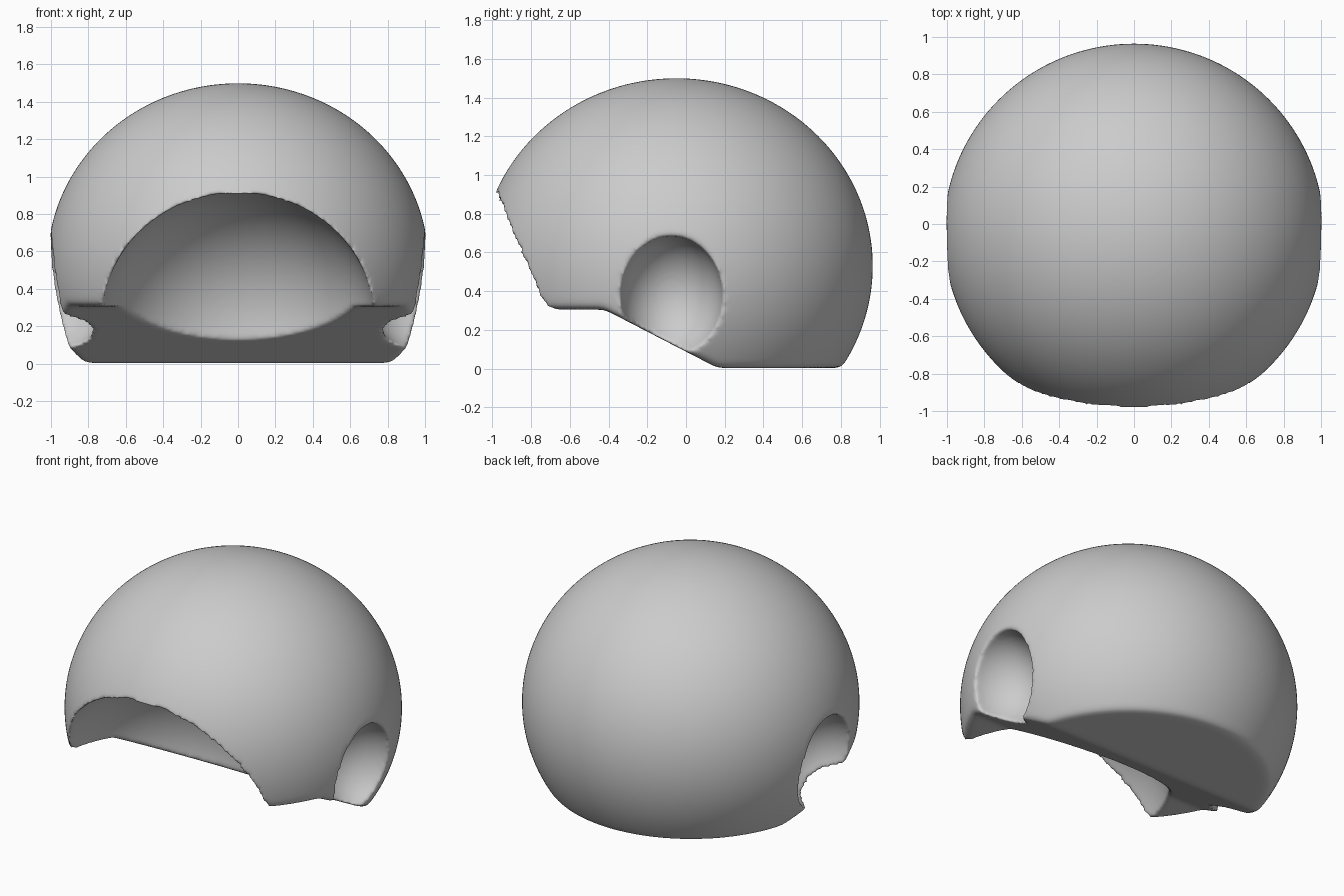
import bpy, bmesh
from mathutils import Matrix, Vector

if "Cube" in bpy.data.objects:
    bpy.data.objects.remove(bpy.data.objects["Cube"])


def make_object(name, bm):
    mesh = bpy.data.meshes.new(name)
    bmesh.ops.recalc_face_normals(bm, faces=bm.faces)
    bm.to_mesh(mesh)
    bm.free()
    ob = bpy.data.objects.new(name, mesh)
    bpy.context.collection.objects.link(ob)
    return ob


def ellipsoid(name, centre, radii, segs=96):
    bm = bmesh.new()
    m = Matrix.Translation(centre) @ Matrix.Diagonal((*radii, 1))
    bmesh.ops.create_uvsphere(bm, u_segments=segs, v_segments=segs // 2,
                              radius=1, matrix=m)
    return make_object(name, bm)


def helper(ob):
    ob.hide_render = True
    ob.hide_set(True)
    return ob


def cut(ob, cutter):
    mod = ob.modifiers.new("cut_" + cutter.name, 'BOOLEAN')
    mod.operation = 'DIFFERENCE'
    mod.solver = 'EXACT'
    mod.object = cutter


def soften(ob, voxel, iterations):
    mod = ob.modifiers.new("even_mesh", 'REMESH')
    mod.mode = 'VOXEL'
    mod.voxel_size = voxel
    mod.use_smooth_shade = True
    mod = ob.modifiers.new("soft_edges", 'SMOOTH')
    mod.factor = 0.5
    mod.iterations = iterations


# Rounded main shell
shell = ellipsoid("rounded_shell", (0, -0.05, 0.53), (1.02, 1.015, 0.97), 128)

# Underside cutter: front ledge, slope, flat base
profile = [(-2, 0.305), (-0.42, 0.305), (0.165, 0.003), (2, 0.003), (2, -1), (-2, -1)]
bm = bmesh.new()
face = bm.faces.new([bm.verts.new((-2, y, z)) for y, z in profile])
ext = bmesh.ops.extrude_face_region(bm, geom=[face])
bmesh.ops.translate(bm, vec=Vector((4, 0, 0)),
                    verts=[v for v in ext["geom"] if isinstance(v, bmesh.types.BMVert)])
underside = helper(make_object("underside_cutter", bm))

# Spherical front hollow and the two side hollows
front = helper(ellipsoid("front_hollow_cutter", (0, -0.81, 0.2), (0.735, 0.735, 0.73)))
sides = [helper(ellipsoid(f"{n}_hollow_cutter", (s * 1.0, -0.075, 0.37), (0.3, 0.265, 0.315)))
         for n, s in (("left", -1), ("right", 1))]

# Rounded lower edges first, then the crisper hollows
cut(shell, underside)
soften(shell, 0.016, 14)
for c in [front] + sides:
    cut(shell, c)
soften(shell, 0.014, 6)

# Bake the modifiers and shade smooth
bpy.context.view_layer.update()
dg = bpy.context.evaluated_depsgraph_get()
baked = bpy.data.meshes.new_from_object(shell.evaluated_get(dg))
shell.modifiers.clear()
shell.data = baked
for p in shell.data.polygons:
    p.use_smooth = True
